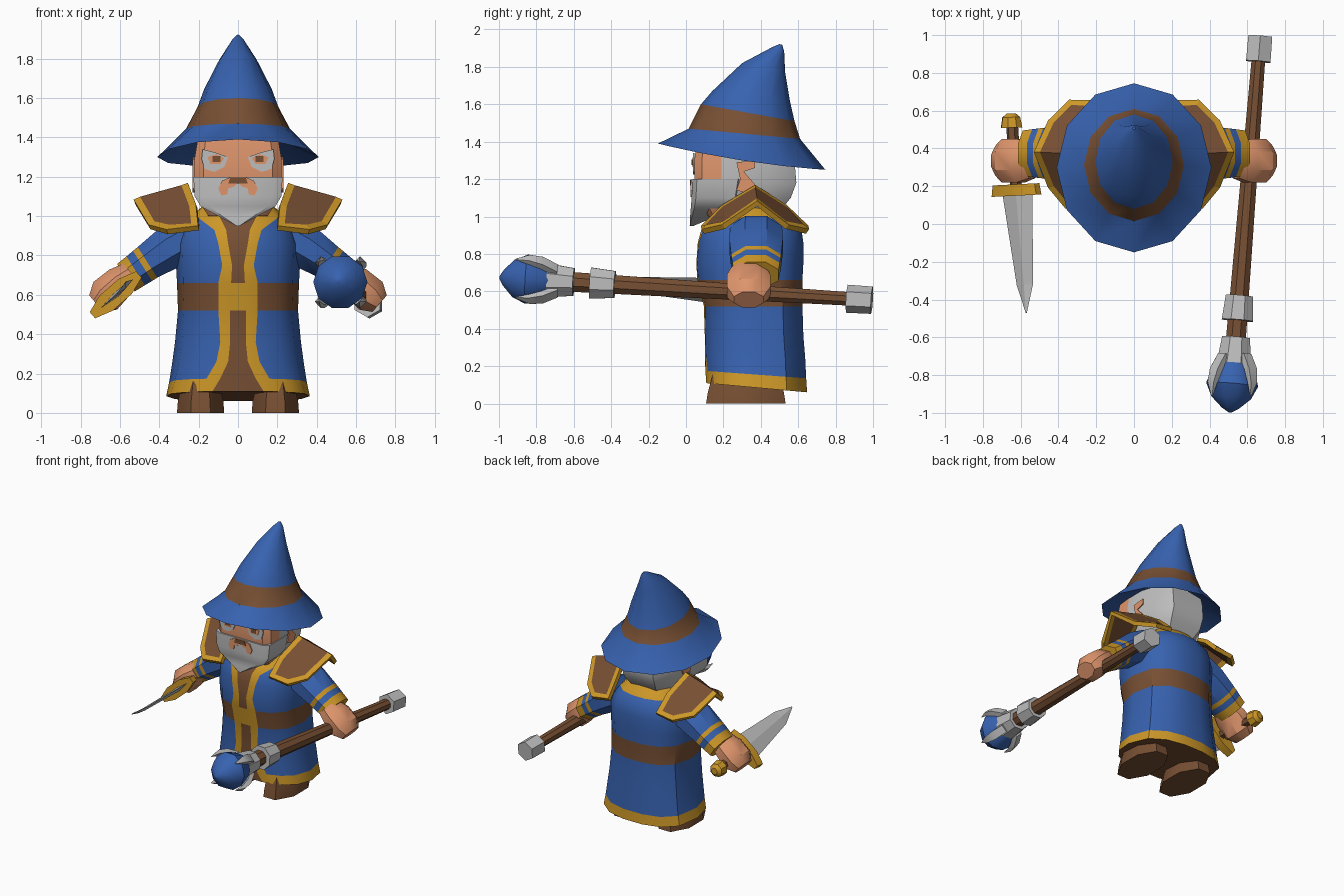
import bpy, bmesh, math
from mathutils import Vector

cube = bpy.data.objects.get("Cube")
if cube:
    bpy.data.objects.remove(cube, do_unlink=True)


def material(name, rgb):
    lin = [(c / 255) ** 2.2 for c in rgb] + [1]
    m = bpy.data.materials.new(name)
    m.use_nodes = True
    m.diffuse_color = lin
    bsdf = m.node_tree.nodes["Principled BSDF"]
    bsdf.inputs["Base Color"].default_value = lin
    bsdf.inputs["Roughness"].default_value = 0.9
    return m


BLUE, BROWN, GOLD, SKIN, GRAY = range(5)
MATS = [material("cloth blue", (58, 98, 174)), material("leather brown", (118, 80, 54)),
        material("trim gold", (204, 150, 44)), material("skin", (222, 148, 108)),
        material("pale gray", (188, 188, 188))]


def finish(name, bm, smooth=35):
    bmesh.ops.recalc_face_normals(bm, faces=bm.faces)
    mesh = bpy.data.meshes.new(name)
    bm.to_mesh(mesh)
    bm.free()
    for m in MATS:
        mesh.materials.append(m)
    ob = bpy.data.objects.new(name, mesh)
    bpy.context.collection.objects.link(ob)
    bpy.ops.object.select_all(action='DESELECT')
    ob.select_set(True)
    bpy.context.view_layer.objects.active = ob
    if smooth:
        bpy.ops.object.shade_smooth_by_angle(angle=math.radians(smooth))
    return ob


def loft(name, rings, colour, smooth=35):
    """Skin closed rings; colour is an index or a rule of (row, column)."""
    rule = colour if callable(colour) else lambda r, c: colour
    bm = bmesh.new()
    vs = [[bm.verts.new(p) for p in ring] for ring in rings]
    n = len(vs[0])
    for r in range(len(vs) - 1):
        for c in range(n):
            d = (c + 1) % n
            f = bm.faces.new((vs[r][c], vs[r][d], vs[r + 1][d], vs[r + 1][c]))
            f.material_index = rule(r, c)
    bm.faces.new(vs[0][::-1]).material_index = rule(-1, 0)
    bm.faces.new(vs[-1]).material_index = rule(len(vs) - 1, 0)
    return finish(name, bm, smooth)


def tube(name, path, sides, colour, ref=(0, 1, 0), turn=0.5, smooth=35):
    """Path entries are (centre, radius along ref, radius across)."""
    d = (Vector(path[-1][0]) - Vector(path[0][0])).normalized()
    a = Vector(ref)
    a = (a - d * a.dot(d)).normalized()
    b = d.cross(a)
    angles = [(k + turn) * math.tau / sides for k in range(sides)]
    rings = [[Vector(p) + a * ra * math.cos(t) + b * rb * math.sin(t) for t in angles]
             for p, ra, rb in path]
    return loft(name, rings, colour, smooth)


def plate(name, outline, depth, colour, side=False, s=1):
    """Thin painted detail on the front, or on the sides of the head."""
    rings = [[(s * e, u, v) if side else (s * u, e, v) for u, v in outline]
             for e in (depth, depth + 0.008)]
    return loft(name, rings, colour, 0)


def mirrored(half):
    return half + [(-x, y, z) for x, y, z in reversed(half)]


# Robe: front strips follow the trim widths, the rest is a rounded section
def robe_ring(z, w, y0, y1, w1, w2, tilt):
    mid, deep, p = (y0 + y1) / 2, (y1 - y0) / 2, 2.5

    def point(x, sign):
        y = mid + sign * deep * max(0, 1 - (x / w) ** p) ** (1 / p)
        return (x, y, z + tilt * (mid - y) / (2 * deep))
    front = [w1, w2] + [w2 + (w - w2) * t for t in (0.5, 0.85, 1)]
    return mirrored([point(x, -1) for x in front] + [point(w * t, 1) for t in (0.88, 0.6, 0.22)])


def robe_colour(r, c):
    if r in (-1, 10):
        return BROWN
    if c in (0, 14):
        return GOLD
    if c == 15:
        return GOLD if r == 4 else BROWN
    return {0: GOLD, 4: BROWN, 9: GOLD}.get(r, BLUE)


ROBE = [(0.085, 0.365, 0.10, 0.65, 0.13, 0.20, 0.05), (0.155, 0.35, 0.10, 0.645, 0.09, 0.16, 0.04),
        (0.25, 0.335, 0.10, 0.64, 0.05, 0.11, 0.02), (0.36, 0.32, 0.10, 0.63, 0.04, 0.09, 0),
        (0.52, 0.305, 0.095, 0.625, 0.04, 0.10, 0), (0.66, 0.31, 0.06, 0.625, 0.035, 0.10, 0),
        (0.75, 0.315, 0.055, 0.63, 0.03, 0.08, 0), (0.86, 0.315, 0.062, 0.63, 0.05, 0.10, 0),
        (0.93, 0.29, 0.08, 0.62, 0.06, 0.12, 0), (0.99, 0.25, 0.11, 0.58, 0.09, 0.20, 0),
        (1.05, 0.18, 0.18, 0.52, 0.12, 0.16, 0)]
loft("robe", [robe_ring(*row) for row in ROBE], robe_colour)


# Head with hair at the back, and a pointed beard
def head_ring(z, w, y0, y1, split):
    mid, deep = (y0 + y1) / 2, (y1 - y0) / 2
    return mirrored([(w * 0.8, y0, z), (w, mid - deep * 0.85, z), (w, split, z),
                     (w, mid + deep * 0.5, z), (w * 0.6, y1, z)])


HEAD = [(1.0, 0.15, 0.12, 0.48), (1.1, 0.215, 0.06, 0.56), (1.18, 0.22, 0.045, 0.59),
        (1.3, 0.22, 0.045, 0.58), (1.42, 0.2, 0.06, 0.55)]
loft("head", [head_ring(*row, 0.19) for row in HEAD],
     lambda r, c: SKIN if c in (0, 1, 7, 8, 9) else GRAY)
BEARD = [(0.95, 0.008, 0.02, 0.04), (1.0, 0.1, 0.022, 0.16), (1.05, 0.19, 0.026, 0.28),
         (1.1, 0.22, 0.03, 0.34), (1.2, 0.227, 0.034, 0.36)]
loft("beard", [head_ring(*row, (row[2] + row[3]) / 2) for row in BEARD], GRAY)

# Face details
plate("nose", [(-0.05, 1.165), (0.05, 1.165), (0.04, 1.195), (-0.04, 1.195)], 0.022, BROWN)
for s, tag in ((1, "left"), (-1, "right")):
    plate(tag + "_eye_patch", [(0.05, 1.30), (0.07, 1.25), (0.12, 1.225), (0.17, 1.24),
                               (0.185, 1.29), (0.18, 1.34), (0.12, 1.325)], 0.038, GRAY, s=s)
    plate(tag + "_eyelid", [(0.07, 1.295), (0.09, 1.265), (0.14, 1.265), (0.155, 1.30),
                            (0.11, 1.315)], 0.034, SKIN, s=s)
    plate(tag + "_eye", [(0.09, 1.275), (0.13, 1.275), (0.13, 1.305), (0.09, 1.305)], 0.03, BROWN, s=s)
    plate(tag + "_mouth_side", [(0.0, 1.17), (0.02, 1.15), (0.05, 1.14), (0.055, 1.11), (0.085, 1.105),
                                (0.10, 1.14), (0.08, 1.18), (0.04, 1.198), (0, 1.198)], 0.025, SKIN, s=s)
    plate(tag + "_ear", [(0.27, 1.29), (0.37, 1.30), (0.37, 1.26), (0.31, 1.24), (0.37, 1.17),
                         (0.35, 1.12), (0.27, 1.14), (0.29, 1.20)], 0.222, SKIN, True, s)


# Hat: tilted rings from the brim's inside up to the bent tip
def hat_ring(y0, z0, y1, z1, w, droop=0):
    ring = []
    for k in range(12):
        a = k * math.tau / 12
        t = (1 - math.cos(a)) / 2
        ring.append((w * math.sin(a), y0 + (y1 - y0) * t,
                     z0 + (z1 - z0) * t - droop * math.sin(a) ** 2))
    return ring


HAT = [(0.07, 1.41, 0.56, 1.37, 0.21), (-0.15, 1.39, 0.745, 1.25, 0.41, 0.02),
       (0.015, 1.47, 0.61, 1.415, 0.265), (0.08, 1.6, 0.58, 1.51, 0.205),
       (0.14, 1.67, 0.555, 1.62, 0.172), (0.3, 1.82, 0.53, 1.77, 0.095),
       (0.46, 1.905, 0.525, 1.88, 0.032), (0.5, 1.922, 0.515, 1.918, 0.008)]
loft("hat", [hat_ring(*row) for row in HAT], lambda r, c: BROWN if r == 2 else BLUE)

# Shoulder pads, arms, hands and boots on both sides
PAD = [((0.20, 0.09, 0.94), (0.36, 0.09, 0.92)), ((0.21, 0.20, 1.05), (0.45, 0.20, 0.945)),
       ((0.25, 0.37, 1.155), (0.525, 0.38, 1.07)), ((0.21, 0.53, 1.05), (0.45, 0.54, 0.945)),
       ((0.20, 0.645, 0.94), (0.34, 0.65, 0.92))]
SLEEVE = [(0.22, 0.91, 0.15, 0.12), (0.34, 0.845, 0.155, 0.12), (0.46, 0.765, 0.145, 0.1),
          (0.485, 0.747, 0.142, 0.098), (0.52, 0.722, 0.137, 0.094), (0.57, 0.687, 0.13, 0.09)]
HAND = [(0.54, 0.71, 0.10, 0.07), (0.6, 0.665, 0.125, 0.09), (0.675, 0.595, 0.125, 0.1),
        (0.72, 0.555, 0.085, 0.06)]
BOOT = [(0.0, 0.13, 0.23), (0.06, 0.125, 0.22), (0.16, 0.10, 0.19)]
for s, tag in ((1, "left"), (-1, "right")):
    bm = bmesh.new()
    rows = [[bm.verts.new((s * x, y, z)) for x, y, z in row] for row in PAD]
    for (a, b), (c, d) in zip(rows, rows[1:]):
        bm.faces.new((a, b, d, c)).material_index = BROWN
    bmesh.ops.recalc_face_normals(bm, faces=bm.faces)
    rim = bmesh.ops.inset_region(bm, faces=bm.faces[:], thickness=0.035,
                                 use_boundary=True, use_even_offset=True)
    for f in rim["faces"]:
        f.material_index = GOLD
    pad = finish(tag + "_shoulder_pad", bm, 0)
    mod = pad.modifiers.new("thickness", 'SOLIDIFY')
    mod.thickness, mod.offset = 0.03, 0
    tube(tag + "_sleeve", [((s * x, 0.375, z), ra, rb) for x, z, ra, rb in SLEEVE], 8,
         lambda r, c: GOLD if r in (2, 4, 5) else BLUE)
    tube(tag + "_hand", [((s * x, 0.335, z), ra, rb) for x, z, ra, rb in HAND], 8, SKIN)
    tube(tag + "_boot", [((s * 0.19, 0.32, z), ra, rb) for z, ra, rb in BOOT], 8, BROWN, (1, 0, 0))


# Staff lying forward through the left hand
def staff_at(y):
    return Vector((0.5885 + 0.0806 * y, y, 0.613 - 0.061 * y))


def staff_part(name, stations, sides, colour, turn=0.5):
    tube(name, [(staff_at(y), r, r) for y, r in stations], sides, colour, (0, 0, 1), turn)


staff_part("staff_shaft", [(0.95, 0.038), (-0.7, 0.058)], 8, BROWN)
staff_part("staff_end_cap", [(0.994, 0.073), (0.86, 0.075)], 6, GRAY, 0)
staff_part("staff_collar", [(-0.38, 0.078), (-0.51, 0.09)], 8, GRAY)
staff_part("staff_socket", [(-0.6, 0.08), (-0.74, 0.098)], 8, GRAY)
staff_part("staff_orb", [(-0.68, 0.05), (-0.75, 0.105), (-0.85, 0.138), (-0.92, 0.105),
                         (-0.975, 0.045), (-0.997, 0.008)], 10, BLUE)
for k in range(4):
    a = (k + 0.5) * math.tau / 4
    out = Vector((math.cos(a), 0, math.sin(a)))
    tube("staff_prong", [(staff_at(y) + out * r, w, w * 0.6) for y, r, w in
                         ((-0.69, 0.08, 0.04), (-0.77, 0.13, 0.042), (-0.84, 0.15, 0.032),
                          (-0.91, 0.145, 0.005))], 4, GRAY, out.cross(Vector((0, 1, 0))))

# Dagger in the right hand
EDGE = (0.16, 0, 0.14)
tube("dagger_blade", [((-0.62, 0.2, 0.6), 0.108, 0.014), ((-0.577, -0.32, 0.64), 0.058, 0.01),
                      ((-0.57, -0.47, 0.665), 0.004, 0.003)], 4, GRAY, EDGE, 0, 0)
tube("dagger_guard", [((-0.625, 0.21, 0.6), 0.16, 0.05), ((-0.622, 0.15, 0.6), 0.17, 0.055)],
     8, GOLD, EDGE)
tube("dagger_grip", [((-0.645, 0.52, 0.595), 0.032, 0.032), ((-0.625, 0.2, 0.6), 0.032, 0.032)],
     6, BROWN, EDGE)
tube("dagger_pommel", [((-0.65, 0.585, 0.595), 0.025, 0.025), ((-0.65, 0.565, 0.595), 0.05, 0.05),
                       ((-0.648, 0.51, 0.595), 0.06, 0.06)], 8, GOLD, EDGE)
